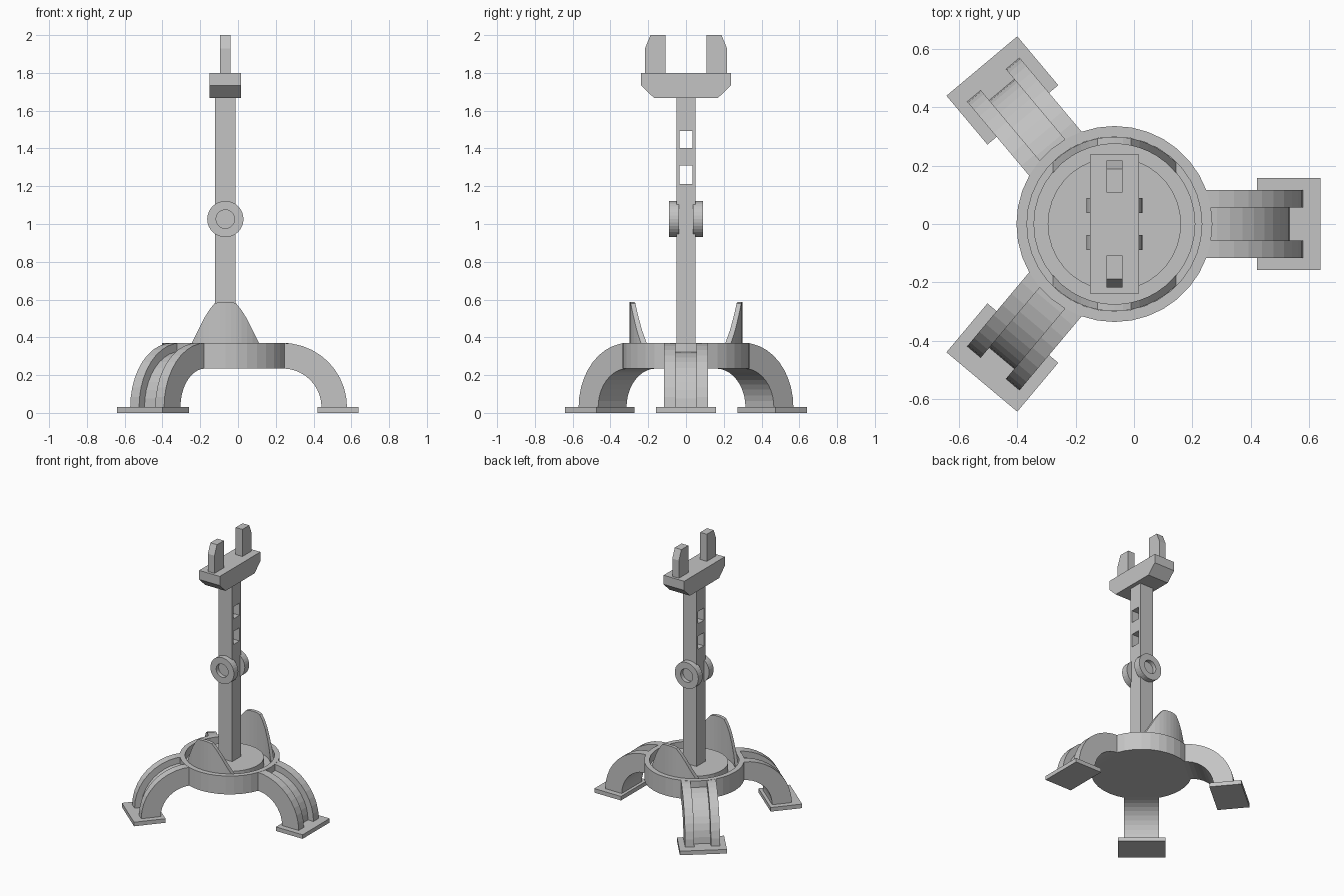
import bpy, bmesh, math
from mathutils import Matrix, Vector

if "Cube" in bpy.data.objects:
    bpy.data.objects.remove(bpy.data.objects["Cube"])

CX = -0.067  # axis of the base disc and post
grey = bpy.data.materials.new("grey")
grey.diffuse_color = (0.55, 0.55, 0.55, 1)
grey.use_nodes = True
grey.node_tree.nodes["Principled BSDF"].inputs["Base Color"].default_value = grey.diffuse_color


def finish(name, bm, matrix=Matrix()):
    bmesh.ops.remove_doubles(bm, verts=bm.verts, dist=1e-5)
    bmesh.ops.transform(bm, matrix=matrix, verts=bm.verts)
    bmesh.ops.recalc_face_normals(bm, faces=bm.faces)
    me = bpy.data.meshes.new(name)
    bm.to_mesh(me)
    bm.free()
    me.materials.append(grey)
    ob = bpy.data.objects.new(name, me)
    bpy.context.collection.objects.link(ob)
    return ob


def loft(name, rings, wrap=False, matrix=Matrix()):
    """Skin a series of closed cross-sections; cap both ends unless wrapped."""
    bm = bmesh.new()
    rows = [[bm.verts.new(p) for p in r] for r in rings]
    pairs = list(zip(rows, rows[1:])) + ([(rows[-1], rows[0])] if wrap else [])
    for a, b in pairs:
        for i in range(len(a)):
            j = (i + 1) % len(a)
            bm.faces.new((a[i], a[j], b[j], b[i]))
    if not wrap:
        bm.faces.new(rows[0])
        bm.faces.new(rows[-1])
    return finish(name, bm, matrix)


def lathe(name, profile, n, matrix):
    """Revolve an (r, z) outline around z."""
    rings = []
    for k in range(n):
        a = 2 * math.pi * k / n
        rings.append([(r * math.cos(a), r * math.sin(a), z) for r, z in profile])
    return loft(name, rings, True, matrix)


def slab(name, outline, x0, x1, matrix=Matrix()):
    """Extrude a (y, z) outline along x."""
    return loft(name, [[(x, y, z) for y, z in outline] for x in (x0, x1)], False, matrix)


def rect(y0, y1, z0, z1):
    return [(y0, z0), (y1, z0), (y1, z1), (y0, z1)]


AXIS = Matrix.Translation((CX, 0, 0))

# Round base with rim, recessed channel and raised centre
lathe("base_disc", [(0, 0.235), (0.335, 0.235), (0.335, 0.37), (0.299, 0.37), (0.299, 0.31),
                    (0.275, 0.31), (0.275, 0.30), (0.228, 0.30), (0.228, 0.355), (0, 0.355)],
      36, AXIS)

# Three arched legs with a groove along the top, each on a foot plate
section = [(0.205, -0.117), (0.34, -0.117), (0.34, -0.056), (0.295, -0.056),
           (0.295, 0.056), (0.34, 0.056), (0.34, 0.117), (0.205, 0.117)]
for label, deg in (("right", 0), ("back", 130), ("front", 230)):
    place = AXIS @ Matrix.Rotation(math.radians(deg), 4, 'Z')
    rings = []
    for k in range(11):
        a = math.pi / 2 * k / 10
        rings.append([(0.304 + r * math.cos(a), w, 0.03 + r * math.sin(a)) for r, w in section])
    loft("leg_" + label, rings, False, place)
    slab("foot_" + label, rect(-0.158, 0.158, 0, 0.03), 0.487, 0.705, place)

# Curved fins rising from the channel at front and back
edge = [(0, 0.588), (0.03, 0.587), (0.057, 0.58), (0.085, 0.545), (0.115, 0.497),
        (0.145, 0.437), (0.178, 0.37), (0.212, 0.306)]
stations = [(-x, z) for x, z in reversed(edge[1:])] + edge
for label, s in (("front", -1), ("back", 1)):
    rings = []
    for x, z in stations:
        yi, yo = (s * math.sqrt(r * r - x * x) for r in (0.274, 0.298))
        rings.append([(x, yi, 0.3), (x, yo, 0.3), (x, yo, z), (x, yi, z)])
    loft("fin_" + label, rings, False, AXIS)

# Square post with two windows cut through
post = slab("post", rect(-0.051, 0.051, 0.34, 1.68), -0.055, 0.055, AXIS)
for i, (z0, z1) in enumerate(((1.213, 1.31), (1.402, 1.492))):
    cutter = slab("window_cutter_%d" % i, rect(-0.034, 0.034, z0, z1), -0.2, 0.2, AXIS)
    cutter.hide_render = True
    cutter.hide_viewport = True
    mod = post.modifiers.new("window", 'BOOLEAN')
    mod.operation = 'DIFFERENCE'
    mod.solver = 'EXACT'
    mod.object = cutter

# Round knobs on both sides of the post, each with a recessed centre
for label, s in (("front", 1), ("back", -1)):
    turn = Matrix.Translation((CX, 0, 1.026)) @ Matrix.Rotation(s * math.pi / 2, 4, 'X')
    lathe("knob_" + label, [(0, 0.038), (0.096, 0.038), (0.096, 0.089), (0.049, 0.089),
                            (0.049, 0.06), (0, 0.06)], 32, turn)

# Cradle head with chamfered underside
slab("head", [(-0.17, 1.668), (0.17, 1.668), (0.237, 1.733), (0.237, 1.8),
              (-0.237, 1.8), (-0.237, 1.733)], -0.084, 0.084, AXIS)

# Two upright prongs with bevelled outer tips
for label, s in (("front", -1), ("back", 1)):
    tip = [(0.108, 1.79), (0.217, 1.79), (0.217, 1.93), (0.188, 2.0), (0.108, 2.0)]
    slab("prong_" + label, [(s * y, z) for y, z in tip], -0.027, 0.027, AXIS)
